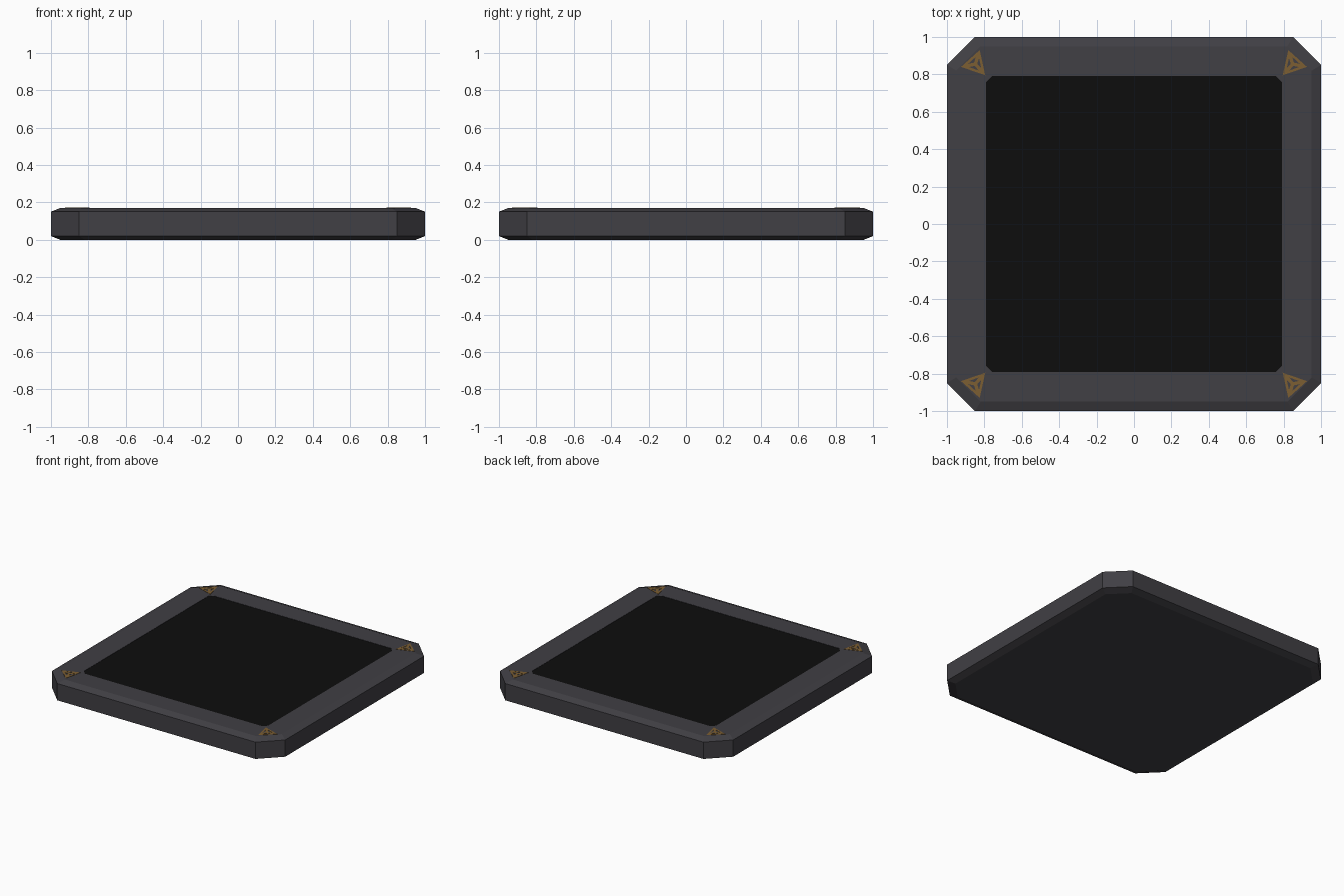
import bpy, bmesh
from mathutils import Vector

if "Cube" in bpy.data.objects:
    bpy.data.objects.remove(bpy.data.objects["Cube"])


def material(name, rgb):
    m = bpy.data.materials.new(name)
    m.diffuse_color = (*rgb, 1)
    m.use_nodes = True
    m.node_tree.nodes["Principled BSDF"].inputs["Base Color"].default_value = m.diffuse_color
    return m


GREY = material("dark grey", (0.052, 0.050, 0.058))
BLACK = material("black", (0.0042, 0.0042, 0.0042))
GOLD = material("dull gold", (0.20, 0.112, 0.032))


def octagon(r, cut, z):
    a = r - cut
    return [(r, -a, z), (r, a, z), (a, r, z), (-a, r, z),
            (-r, a, z), (-r, -a, z), (-a, -r, z), (a, -r, z)]


def finish(bm, name, mat):
    bmesh.ops.recalc_face_normals(bm, faces=bm.faces[:])
    me = bpy.data.meshes.new(name)
    bm.to_mesh(me)
    bm.free()
    me.materials.append(mat)
    ob = bpy.data.objects.new(name, me)
    bpy.context.collection.objects.link(ob)


def loft(name, rings, mat):
    bm = bmesh.new()
    loops = [[bm.verts.new(p) for p in ring] for ring in rings]
    for a, b in zip(loops, loops[1:]):
        for i in range(len(a)):
            j = (i + 1) % len(a)
            bm.faces.new((a[i], a[j], b[j], b[i]))
    bm.faces.new(loops[0])
    bm.faces.new(loops[-1])
    finish(bm, name, mat)


# bevelled slab with a shallow seat for the panel
loft("tile_frame", [
    octagon(0.95, 0.13, 0.0), octagon(1.0, 0.15, 0.02),
    octagon(1.0, 0.15, 0.15), octagon(0.95, 0.13, 0.17),
    octagon(0.79, 0.03, 0.17), octagon(0.79, 0.03, 0.16)], GREY)

# black inlay
loft("centre_panel", [octagon(0.79, 0.03, 0.161), octagon(0.79, 0.03, 0.168)], BLACK)

# pierced gold triangle in each corner
bm = bmesh.new()
Z = 0.172
tri = [Vector((0.795, 0.795)), Vector((0.925, 0.84)), Vector((0.825, 0.93))]
centre = sum(tri, Vector((0, 0))) / 3
for sx in (1, -1):
    for sy in (1, -1):
        def plate(pts):
            low = [bm.verts.new((p.x * sx, p.y * sy, 0.1695)) for p in pts]
            top = [bm.verts.new((p.x * sx, p.y * sy, Z)) for p in pts]
            bm.faces.new(top)
            for i in range(len(pts)):
                j = (i + 1) % len(pts)
                bm.faces.new((low[i], low[j], top[j], top[i]))
        for i in range(3):
            a, b = tri[i], tri[(i + 1) % 3]
            # rim strip, then a spoke from the corner to the middle
            plate([a, b, b.lerp(centre, 0.33), a.lerp(centre, 0.33)])
            d = (centre - a).normalized()
            n = Vector((-d.y, d.x)) * 0.009
            s = a.lerp(centre, 0.33)
            plate([s - n, centre - n, centre + n, s + n])
finish(bm, "corner_ornaments", GOLD)
